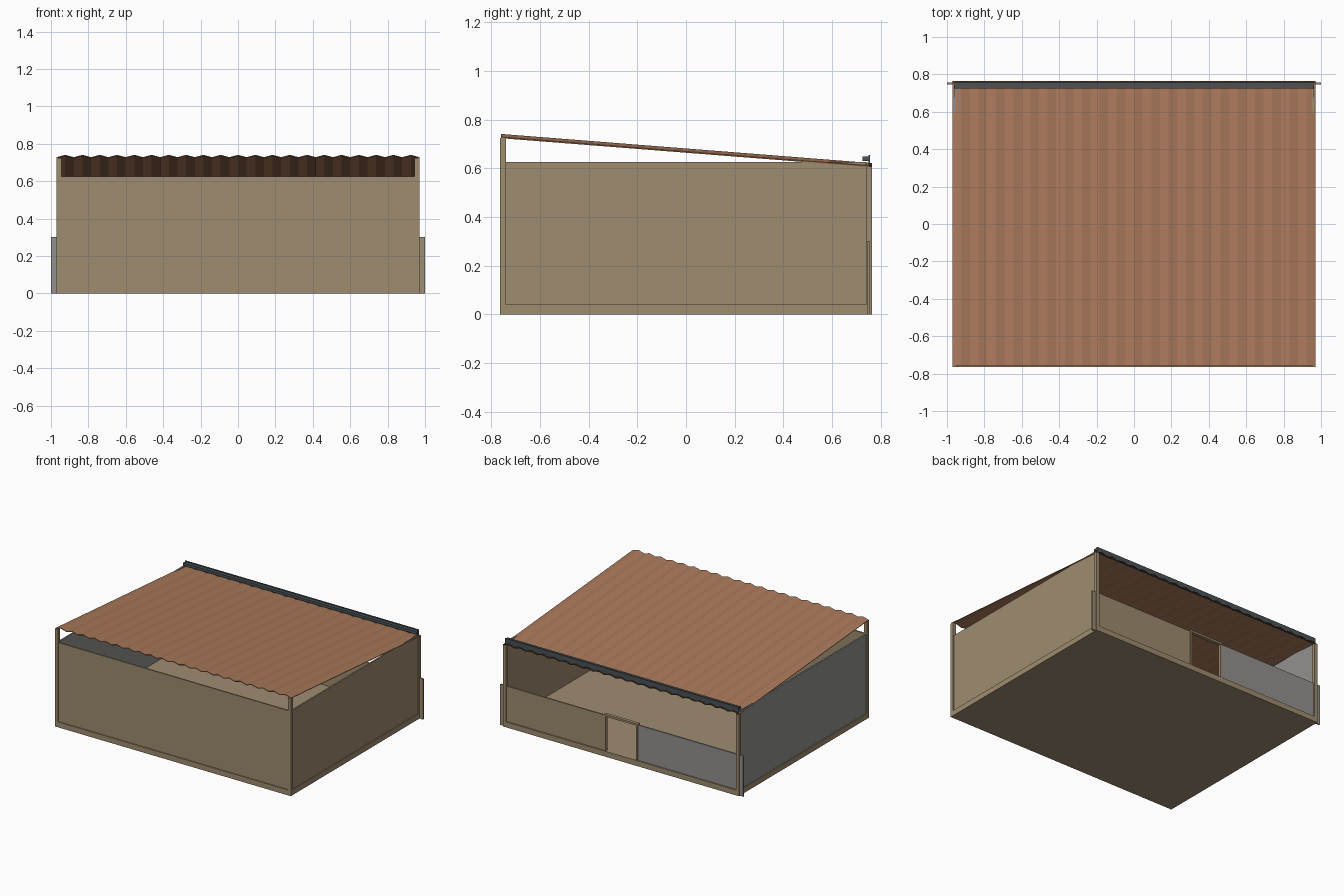
import bpy

if "Cube" in bpy.data.objects:
    bpy.data.objects.remove(bpy.data.objects["Cube"])


def material(name, rgb):
    m = bpy.data.materials.new(name)
    m.diffuse_color = (*rgb, 1)
    m.use_nodes = True
    m.node_tree.nodes["Principled BSDF"].inputs["Base Color"].default_value = m.diffuse_color
    return m


TAN = material("tan_panel", (0.342, 0.262, 0.162))
GREY = material("grey_panel", (0.29, 0.286, 0.275))
ROOF = material("terracotta_sheet", (0.40, 0.19, 0.103))
DARK = material("dark_brown_edge", (0.10, 0.045, 0.025))
SLATE = material("slate_gutter", (0.069, 0.085, 0.095))


def mesh_object(name, verts, faces, mats):
    me = bpy.data.meshes.new(name)
    me.from_pydata(verts, [], faces)
    for m in mats:
        me.materials.append(m)
    ob = bpy.data.objects.new(name, me)
    bpy.context.collection.objects.link(ob)
    return ob


def box(name, x, y, z, mat):
    """Box from (min, max) pairs on each axis."""
    verts = [(a, b, c) for a in x for b in y for c in z]
    faces = [(0, 1, 3, 2), (4, 6, 7, 5), (0, 4, 5, 1),
             (2, 3, 7, 6), (0, 2, 6, 4), (1, 5, 7, 3)]
    return mesh_object(name, verts, faces, [mat])


# Floor slab
X, Y, P = 0.97, 0.765, 0.025
box("floor_slab", (-X, X), (-Y, Y), (0, 0.04), TAN)

# Corner posts, taller at the front
for side, x in (("left", (-X, -X + P)), ("right", (X - P, X))):
    box("front_post_" + side, x, (-Y, -Y + P), (0.04, 0.725), TAN)
    box("rear_post_" + side, x, (Y - P, Y), (0.04, 0.606), TAN)

# Thin wall panels set between the posts
box("front_wall", (-X + P, X - P), (-0.758, -0.747), (0.04, 0.626), TAN)
box("right_wall", (0.952, 0.963), (-Y + P, Y - P), (0.04, 0.626), TAN)
box("left_wall", (-0.963, -0.952), (-Y + P, Y - P), (0.04, 0.626), GREY)

# Low rear walls that run out past the posts
box("rear_wall_grey", (-1.0, -0.125), (0.745, 0.756), (0.04, 0.302), GREY)
box("rear_wall_tan", (0.13, 1.0), (0.745, 0.756), (0.04, 0.302), TAN)
box("rear_wing_grey", (-1.0, -X), (0.745, 0.756), (0, 0.04), GREY)
box("rear_wing_tan", (X, 1.0), (0.745, 0.756), (0, 0.04), TAN)

# Door frame
for side, x in (("left", (-0.135, -0.123)), ("right", (0.128, 0.14))):
    box("door_jamb_" + side, x, (0.741, 0.76), (0.04, 0.302), TAN)
box("door_lintel", (-0.14, 0.145), (0.738, 0.762), (0.297, 0.312), TAN)

# Corrugated sloping roof: zigzag section swept front to back
SEGMENTS = 42
ROWS = (-0.76, 0.752, 0.765)
verts, faces, rule = [], [], []
for y in ROWS:
    for i in range(SEGMENTS + 1):
        z = 0.725 + 0.0125 * (i % 2) - 0.0785 * (y + 0.76) + 0.004
        verts.append((-X + 2 * X * i / SEGMENTS, y, z))
N = SEGMENTS + 1
for r in range(len(ROWS) - 1):
    for i in range(SEGMENTS):
        a = r * N + i
        faces.append((a, a + 1, a + 1 + N, a + N))
        rule.append(r)
roof = mesh_object("corrugated_roof", verts, faces, [ROOF, DARK])
for poly, index in zip(roof.data.polygons, rule):
    poly.material_index = index
thick = roof.modifiers.new("thickness", "SOLIDIFY")
thick.thickness = 0.005
thick.offset = -1

# Rear gutter: flat ledge with an upright plate behind it
box("gutter_ledge", (-0.96, 0.96), (0.725, 0.75), (0.63, 0.649), SLATE)
box("gutter_plate", (-0.96, 0.96), (0.75, 0.757), (0.61, 0.655), SLATE)
